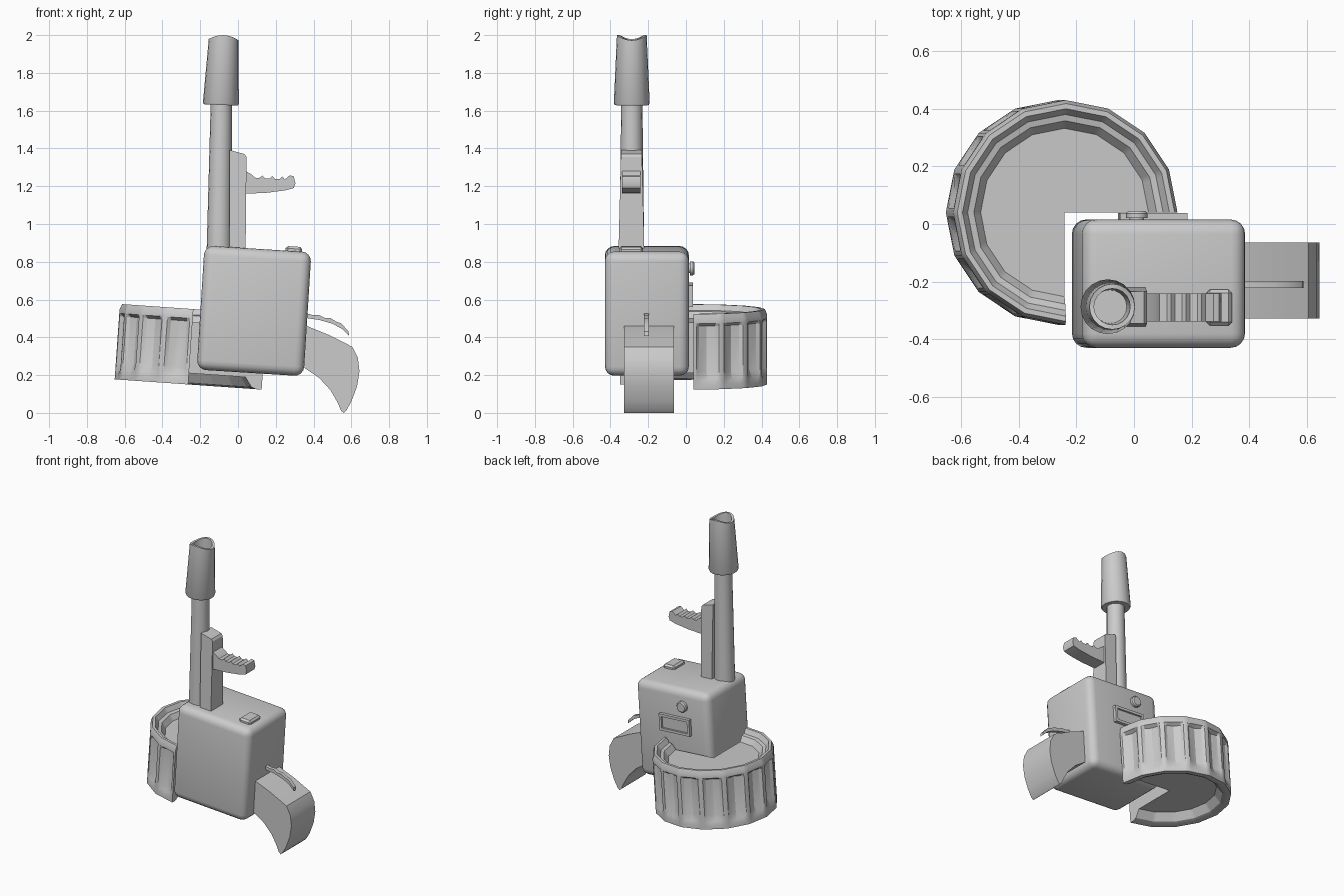
import bpy, bmesh
from math import sin, cos, pi, radians

if "Cube" in bpy.data.objects:
    bpy.data.objects.remove(bpy.data.objects["Cube"])

TILT = radians(3.6)          # everything leans slightly towards +x


def make(name, verts, faces, smooth=None, loc=(0, 0, 0), rot=0, bevel=0, segs=2):
    """Mesh object with clean normals, optional bevel and smooth-by-angle."""
    mesh = bpy.data.meshes.new(name)
    mesh.from_pydata(verts, [], faces)
    bm = bmesh.new()
    bm.from_mesh(mesh)
    bmesh.ops.remove_doubles(bm, verts=bm.verts, dist=1e-5)
    bmesh.ops.recalc_face_normals(bm, faces=bm.faces)
    if bevel:
        bmesh.ops.bevel(bm, geom=bm.edges[:], offset=bevel, segments=segs,
                        profile=0.5, affect='EDGES')
    bm.to_mesh(mesh)
    bm.free()
    ob = bpy.data.objects.new(name, mesh)
    ob.location = loc
    ob.rotation_euler = (0, rot, 0)
    bpy.context.collection.objects.link(ob)
    if smooth:
        bpy.ops.object.select_all(action='DESELECT')
        ob.select_set(True)
        bpy.context.view_layer.objects.active = ob
        bpy.ops.object.shade_smooth_by_angle(angle=radians(smooth))
    return ob


def box(name, size, loc, rot=TILT, **kw):
    x, y, z = (s / 2 for s in size)
    v = [(a, b, c) for c in (-z, z) for b in (-y, y) for a in (-x, x)]
    f = [(0, 1, 3, 2), (4, 5, 7, 6), (0, 1, 5, 4), (2, 3, 7, 6), (0, 2, 6, 4), (1, 3, 7, 5)]
    return make(name, v, f, loc=loc, rot=rot, **kw)


def extrude(name, outline, y0, y1, **kw):
    """Front-view outline (x, z) extruded from y0 to y1."""
    n = len(outline)
    v = [(x, y, z) for y in (y0, y1) for x, z in outline]
    f = [tuple(range(n)), tuple(range(n, 2 * n))]
    f += [(i, (i + 1) % n, n + (i + 1) % n, n + i) for i in range(n)]
    return make(name, v, f, **kw)


def lathe(name, profile, n, dip=lambda i, a: 0, **kw):
    """Profile (r, z) turned round z; dip lowers single points by angle."""
    m = len(profile)
    v = [(r * cos(a), r * sin(a), z - dip(i, a))
         for a in (2 * pi * k / n for k in range(n))
         for i, (r, z) in enumerate(profile)]
    f = [(k * m + i, (k + 1) % n * m + i, (k + 1) % n * m + i + 1, k * m + i + 1)
         for k in range(n) for i in range(m - 1)]
    f = [q for q in f]
    ob = make(name, v, f, **kw)
    return ob


# Main body and the catch on its top
box("body", (0.567, 0.445, 0.658), (0.085, -0.207, 0.54), bevel=0.05, segs=4, smooth=40)
box("top_catch", (0.088, 0.125, 0.05), (0.295, -0.29, 0.856), bevel=0.012, segs=1)

# Fluted three-quarter drum, 16-sided, with recessed ends
R, STEP = 0.39, pi / 8
rows = [(-0.2, 0, 0), (-0.175, 0, 0), (-0.15, 0.4, 0.3), (-0.11, 1, 1),
        (0.135, 1, 1), (0.15, 0, 0), (0.17, 0, 0)]
cols = [(0, 0), (0.1, 0), (0.2, 0.55), (0.5, 1), (0.8, 0.55), (0.9, 0)]
inner = [(0.378, 0.2), (0.36, 0.2), (0.34, 0.17), (0.318, 0.165), (0.292, 0.13),
         (0, 0.13), (0, -0.14), (0.3, -0.14), (0.335, -0.19), (0.36, -0.2)]
slices = [(k + u, d) for k in range(12) for u, d in cols] + [(12, 0)]
verts, m = [], len(rows) + len(inner)
for t, d in slices:
    a = t * STEP
    flat = cos(STEP / 2) / cos((t % 1 - 0.5) * STEP)      # keeps the sides straight
    for z, depth, wide in rows:
        cut = d * depth if (wide == 1 or d == 1) else d * depth * 0.3
        r = R * flat - 0.028 * cut
        verts.append((r * cos(a), r * sin(a), z))
    for r, z in inner:
        verts.append((r * flat * cos(a), r * flat * sin(a), z))
faces = [(k * m + i, (k + 1) * m + i, (k + 1) * m + (i + 1) % m, k * m + (i + 1) % m)
         for k in range(len(slices) - 1) for i in range(m)
         if i != len(rows) + 5]
last = (len(slices) - 1) * m
faces += [tuple(range(m)), tuple(range(last, last + m))]
make("drum", verts, faces, smooth=25, loc=(-0.25, 0.04, 0.35), rot=radians(4))

# Barrel and saddle-cut muzzle sleeve
lathe("barrel", [(0, -0.42), (0.066, -0.42), (0.056, 0.42), (0, 0.42)], 16,
      smooth=40, loc=(-0.094, -0.287, 1.26), rot=radians(0.9))
lathe("muzzle", [(0, -0.18), (0.09, -0.185), (0.095, -0.175), (0.079, 0.185),
                 (0.063, 0.185), (0.058, 0.0), (0, 0.0)], 20,
      dip=lambda i, a: 0.024 * cos(a) ** 2 if i in (3, 4) else 0,
      smooth=40, loc=(-0.083, -0.287, 1.815), rot=radians(2.5))

# Post beside the barrel, with the scalloped foregrip
post = extrude("post", [(-0.045, 0.84), (0.04, 0.84), (0.045, 1.355), (0.035, 1.37), (-0.045, 1.392)],
               -0.36, -0.222)
for v in post.data.vertices:                      # narrows towards the top
    v.co.y = -0.289 + (v.co.y + 0.291) * (1 - 0.2 * (v.co.z - 0.84) / 0.55)
wave = []
for k in range(4):
    x = 0.075 + k * 0.053
    wave += [(x, 1.26 - k * 0.003), (x + 0.014, 1.245 - k * 0.003), (x + 0.039, 1.244 - k * 0.003)]
grip = [(0.03, 1.16), (0.03, 1.29), (0.05, 1.275)] + wave[:-1] + [
    (0.275, 1.258), (0.295, 1.252), (0.304, 1.215), (0.295, 1.19), (0.25, 1.178), (0.15, 1.165)]
extrude("foregrip", grip, -0.338, -0.242, smooth=35)

# Curved rear handle
extrude("rear_handle", [(0.32, 0.475), (0.37, 0.458), (0.48, 0.413), (0.605, 0.35), (0.635, 0.29),
                        (0.643, 0.22), (0.63, 0.14), (0.60, 0.06), (0.575, 0.015), (0.56, 0.0),
                        (0.545, 0.012), (0.53, 0.05), (0.49, 0.12), (0.43, 0.185), (0.32, 0.26)],
        -0.328, -0.064, smooth=35)

# Thin wavy trigger
extrude("trigger", [(0.34, 0.533), (0.40, 0.517), (0.43, 0.518), (0.46, 0.503), (0.49, 0.502),
                    (0.52, 0.483), (0.545, 0.475), (0.585, 0.432), (0.588, 0.408),
                    (0.55, 0.445), (0.5, 0.472), (0.43, 0.492), (0.34, 0.505)],
        -0.222, -0.197, smooth=35)

# Back face details: round knob and framed plate
knob = lathe("back_knob", [(0, -0.03), (0.025, -0.03), (0.025, 0.005), (0.037, 0.005),
                           (0.037, 0.022), (0.03, 0.03), (0, 0.03)], 12, smooth=35,
             loc=(0.01, 0.015, 0.765))
knob.rotation_euler = (-pi / 2, 0, 0)
box("back_plate", (0.2, 0.02, 0.09), (0.065, 0.015, 0.625))
for s in (-1, 1):
    side = "upper" if s > 0 else "lower"
    box("plate_frame_" + side, (0.235, 0.036, 0.018), (0.065 + s * 0.003, 0.02, 0.625 + s * 0.048))
    side = "right" if s > 0 else "left"
    box("plate_frame_" + side, (0.018, 0.036, 0.11), (0.065 + s * 0.108, 0.02, 0.625 - s * 0.007))
